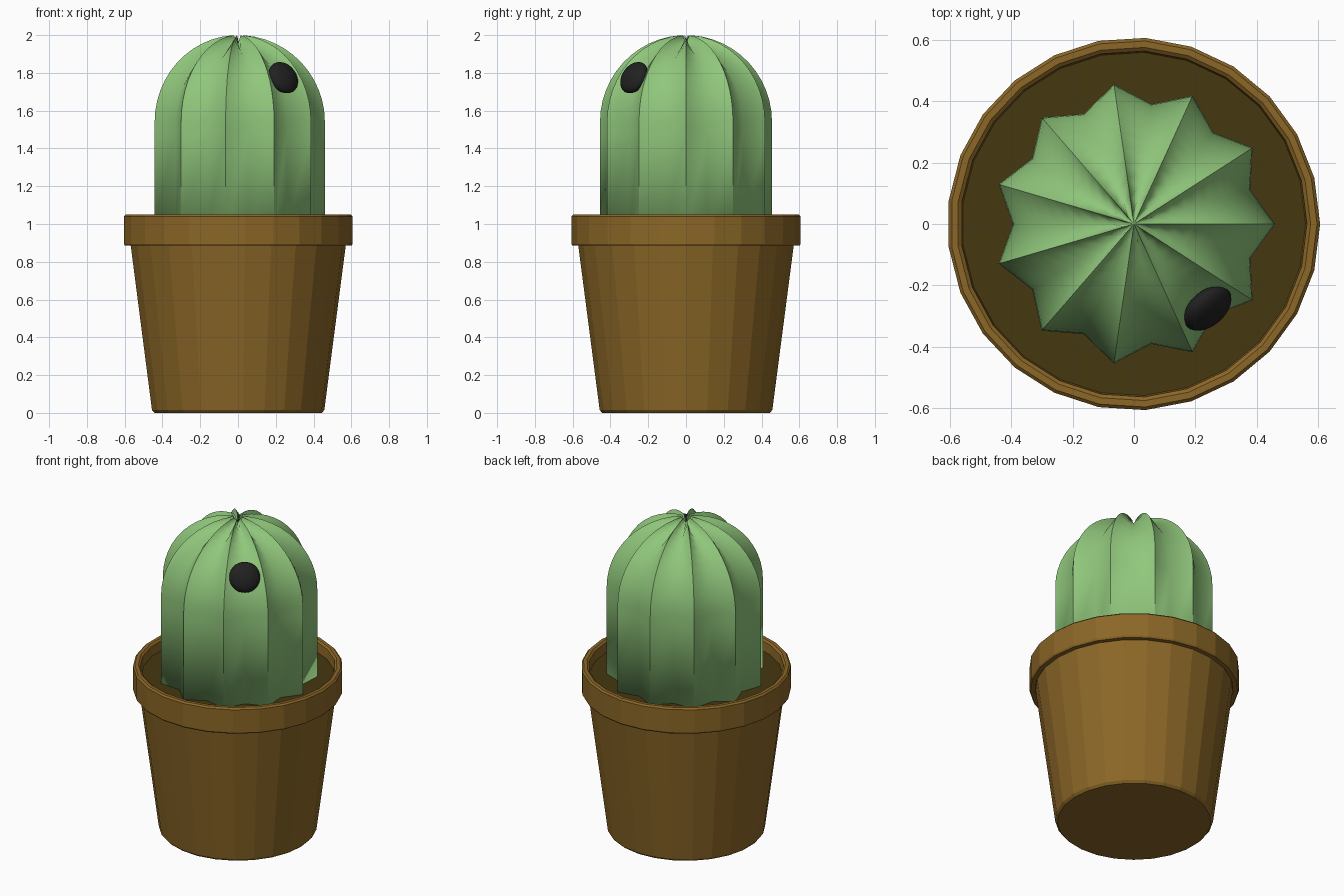
import bpy, bmesh, math
from mathutils import Vector

if "Cube" in bpy.data.objects:
    bpy.data.objects.remove(bpy.data.objects["Cube"])

SIDES, RIBS = 25, 11
STEP = 2 * math.pi / RIBS


def material(name, rgb):
    m = bpy.data.materials.new(name)
    m.diffuse_color = (*rgb, 1)
    m.use_nodes = True
    m.node_tree.nodes["Principled BSDF"].inputs["Base Color"].default_value = m.diffuse_color
    return m


def finish(name, bm, mat):
    bmesh.ops.recalc_face_normals(bm, faces=bm.faces[:])
    me = bpy.data.meshes.new(name)
    bm.to_mesh(me)
    bm.free()
    me.materials.append(mat)
    ob = bpy.data.objects.new(name, me)
    bpy.context.collection.objects.link(ob)
    return ob


def bridge(bm, a, b):
    n = len(a)
    for i in range(n):
        bm.faces.new((a[i], a[(i + 1) % n], b[(i + 1) % n], b[i]))


def lathe(name, profile, mat, close=False):
    """Spin an (r, z) profile; close it as a ring or cap both ends."""
    bm = bmesh.new()
    rings = [[bm.verts.new((r * math.cos(2 * math.pi * i / SIDES) - 0.001,
                            r * math.sin(2 * math.pi * i / SIDES), z))
              for i in range(SIDES)] for r, z in profile]
    for a, b in zip(rings, rings[1:]):
        bridge(bm, a, b)
    if close:
        bridge(bm, rings[-1], rings[0])
    else:
        bm.faces.new(rings[0])
        bm.faces.new(rings[-1])
    return finish(name, bm, mat)


clay = material("clay", (0.26, 0.135, 0.02))
earth = material("earth", (0.06, 0.038, 0.005))
green = material("green", (0.28, 0.57, 0.2))
black = material("black", (0.015, 0.015, 0.015))

# Pot: tapered body, overhanging rim, soil disc
lathe("pot_body", [(0.445, 0), (0.458, 0.015), (0.572, 0.89), (0.572, 0.96)], clay)
lathe("pot_rim", [(0.575, 0.885), (0.602, 0.885), (0.608, 0.895), (0.608, 1.04),
                  (0.598, 1.05), (0.577, 1.05), (0.565, 1.04), (0.56, 0.97)], clay, True)
lathe("soil", [(0.568, 0.95), (0.568, 0.98)], earth)

# Cactus: star section with straight sides and a dome dipping at the crown
bm = bmesh.new()
BASE = 1.54
levels = [(1, 1, 0.96), (1, 1, 1.48)]
levels += [(math.cos(t), math.sin(t), None) for t in
           (math.radians(86) * k / 12 for k in range(13))]
rings = []
for c, s, z in levels:
    ring = []
    for i in range(2 * RIBS):
        r = 0.395 if i % 2 else 0.46
        a = STEP * i / 2
        ring.append(bm.verts.new((r * c * math.cos(a), r * c * math.sin(a),
                                  BASE + r * s if z is None else z)))
    rings.append(ring)
for a, b in zip(rings, rings[1:]):
    bridge(bm, a, b)
pole = bm.verts.new((0, 0, 1.955))
n = 2 * RIBS
for i in range(n):
    bm.faces.new((rings[-1][i], rings[-1][(i + 1) % n], pole))
bm.faces.new(rings[0][::-1])

# Smooth valleys, sharp ridges, and four creased valleys low down
for f in bm.faces:
    f.smooth = True
for a, b in zip(rings, rings[1:]):
    for i in range(0, n, 2):
        bm.edges.get((a[i], b[i])).smooth = False
for i in range(0, n, 2):
    bm.edges.get((rings[-1][i], pole)).smooth = False
for j in (1, 4, 6, 9):
    bm.edges.get((rings[0][2 * j + 1], rings[1][2 * j + 1])).smooth = False
finish("cactus", bm, green)

# Flattened bead sitting in one upper valley
bm = bmesh.new()
bmesh.ops.create_uvsphere(bm, u_segments=32, v_segments=16, radius=1)
for f in bm.faces:
    f.smooth = True
bead = finish("bead", bm, black)
az, el = math.radians(-49), math.radians(27)
normal = Vector((math.cos(az) * math.cos(el), math.sin(az) * math.cos(el), math.sin(el)))
bead.location = (0.24, -0.275, 1.775)
bead.scale = (0.09, 0.09, 0.045)
bead.rotation_euler = normal.to_track_quat('Z', 'Y').to_euler()
